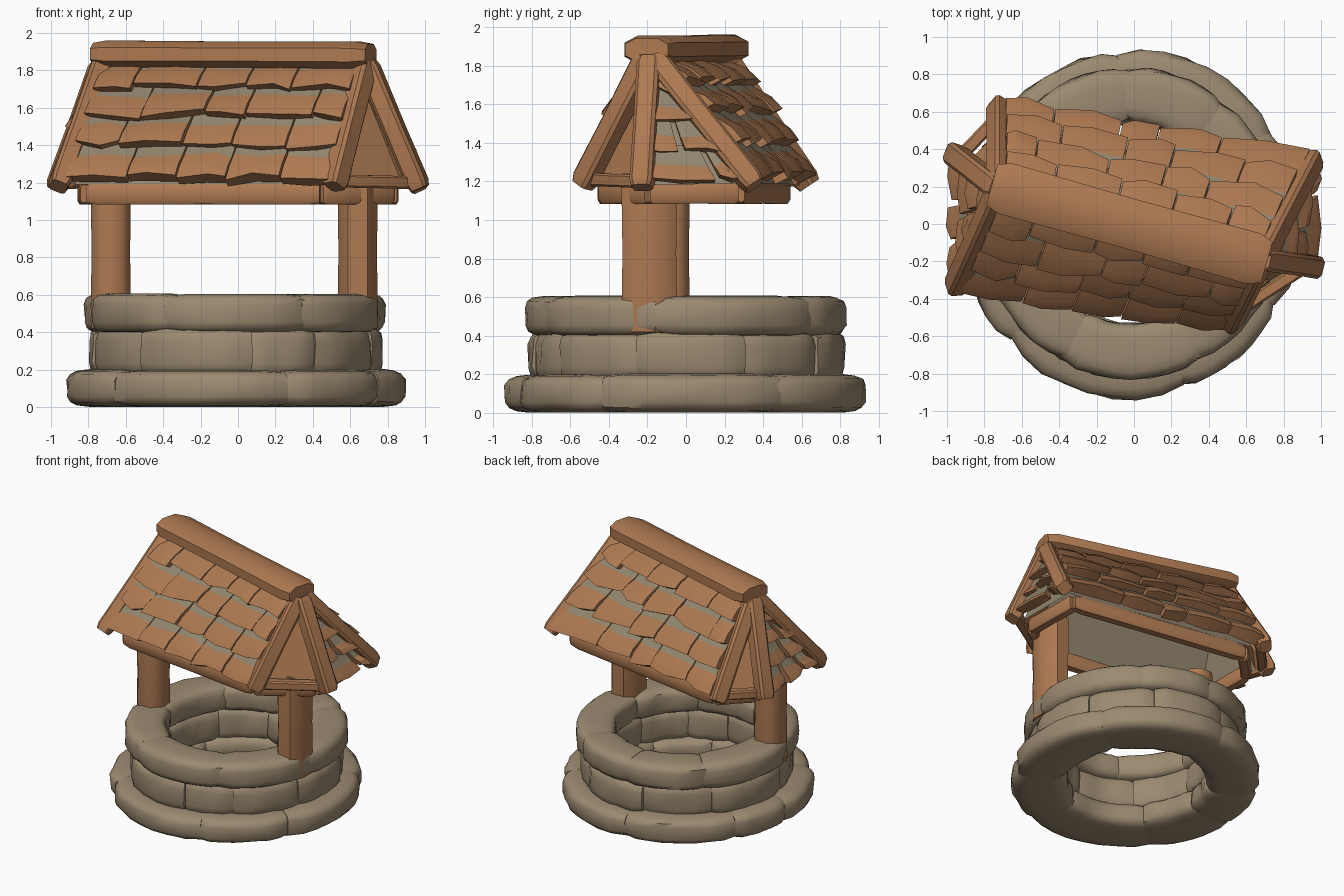
import bpy, bmesh, math, random
from mathutils import Vector as V

random.seed(4)
if "Cube" in bpy.data.objects:
    bpy.data.objects.remove(bpy.data.objects["Cube"])


def material(name, rgb):
    m = bpy.data.materials.new(name)
    m.use_nodes = True
    m.diffuse_color = (*rgb, 1)
    m.node_tree.nodes["Principled BSDF"].inputs["Base Color"].default_value = (*rgb, 1)
    return m


STONE = material("stone", (0.33, 0.255, 0.165))
WOOD = material("wood", (0.42, 0.192, 0.083))
LINING = material("weathered grey", (0.29, 0.24, 0.16))


def finish(name, bm, mats, angle=None):
    bmesh.ops.recalc_face_normals(bm, faces=bm.faces)
    me = bpy.data.meshes.new(name)
    bm.to_mesh(me)
    bm.free()
    for m in mats:
        me.materials.append(m)
    ob = bpy.data.objects.new(name, me)
    bpy.context.collection.objects.link(ob)
    if angle:
        bpy.ops.object.select_all(action="DESELECT")
        ob.select_set(True)
        bpy.context.view_layer.objects.active = ob
        bpy.ops.object.shade_smooth_by_angle(angle=math.radians(angle))
    return ob


def skin(bm, loops, marked=None):
    """Join equal vertex loops into a closed tube; the marked strip gets the second material."""
    rings = [[bm.verts.new(p) for p in loop] for loop in loops]
    n = len(rings[0])
    for a, b in zip(rings, rings[1:]):
        for i in range(n):
            j = (i + 1) % n
            bm.faces.new((a[i], a[j], b[j], b[i])).material_index = int(i == marked)
    bm.faces.new(rings[0])
    bm.faces.new(rings[-1])


def jit(s):
    return random.uniform(-s, s)


# Stone courses: rounded blocks swept around the shaft, butted so the joints are dimples
def stone_course(name, cuts, r_in, r_out, z0, z1, wobble):
    bm = bmesh.new()
    steps, sides = 8, 16
    for k, start in enumerate(cuts):
        end = cuts[(k + 1) % len(cuts)] + (360 if k == len(cuts) - 1 else 0)
        ro, ri = r_out + jit(wobble), r_in + jit(wobble)
        top = z1 + jit(0.006)
        loops = []
        for s in range(steps + 1):
            t = s / steps
            a = math.radians(start - 0.8 + (end - start + 1.6) * t)
            size = 0.84 if s in (0, steps) else 0.98 if s in (1, steps - 1) else 1
            rc, zc = (ro + ri) / 2, (z0 + top) / 2
            hw, hh = (ro - ri) / 2 * size, (top - z0) / 2 * (size + 1) / 2
            loop = []
            for i in range(sides):
                b = math.tau * (i + 0.5) / sides
                c, d = math.cos(b), math.sin(b)
                r = rc + hw * math.copysign(abs(c) ** 0.55, c) + jit(0.008)
                z = zc + hh * math.copysign(abs(d) ** 0.5, d)
                loop.append(V((0.965 * r * math.cos(a) - 0.015, r * math.sin(a), max(z, 0))))
            loops.append(loop)
        skin(bm, loops)
    return finish(name, bm, [STONE], 50)


stone_course("base_stones", (-72, -28, 32, 94, 150, 180, 222), 0.52, 0.935, 0, 0.2, 0.01)
stone_course("middle_stones", (-130, -84, -55, -18, 22, 60, 100, 140, 185), 0.55, 0.81, 0.16, 0.43, 0.025)
stone_course("rim_stones", (-118, -62, -12, 52, 92, 135, 190), 0.53, 0.835, 0.395, 0.605, 0.01)


# Timber helper: a beam from p to q with slightly uneven, chamfered section
def beam(bm, p, q, width, height, up=V((0, 0, 1)), flat=0.7, tip=0.82):
    p, q = V(p), V(q)
    d = (q - p).normalized()
    side = d.cross(up).normalized()
    top = side.cross(d)
    loops = []
    for t, s in ((0, tip), (0.05, 1), (0.5, 0.96), (0.95, 1), (1, tip)):
        c = p.lerp(q, t)
        loop = []
        for x, y in ((1, flat), (flat, 1), (-flat, 1), (-1, flat),
                     (-1, -flat), (-flat, -1), (flat, -1), (1, -flat)):
            loop.append(c + side * x * width / 2 * s + top * y * height / 2 * s)
        loops.append(loop)
    skin(bm, loops)


# Posts
for name, x, y, w in (("left_post", 0.64, -0.19, 0.29), ("right_post", -0.68, -0.1, 0.24)):
    bm = bmesh.new()
    beam(bm, (x, y, 0.42), (x, y, 1.24), 0.215, w, V((0, 1, 0)), 0.5, 0.97)
    finish(name, bm, [WOOD], 50)

# Roof plan: the eave corners in order around the roof, and both ridge ends
A, B, C = V((0.50, -0.50, 1.21)), V((0.93, -0.22, 1.2)), V((0.92, 0.32, 1.21))
D, E, F = V((-0.70, 0.60, 1.21)), V((-0.93, 0.36, 1.2)), V((-0.92, -0.31, 1.21))
R1, R2 = V((0.66, -0.18, 1.84)), V((-0.70, 0.18, 1.84))

# Roof lining set inside the shingles, open underneath, with timber gable triangles
bm = bmesh.new()
a, b, c, d, e, f, r1, r2 = [bm.verts.new((p.x * 0.95, p.y * 0.93, p.z - 0.02))
                            for p in (A, B, C, D, E, F, R1, R2)]
for face, mat in (((f, a, r1, r2), 0), ((c, d, r2, r1), 0), ((b, c, r1), 0),
                  ((e, f, r2), 0), ((a, b, r1), 1), ((d, e, r2), 1)):
    bm.faces.new(face).material_index = mat
finish("roof_lining", bm, [LINING, WOOD])


# Shingles laid in overlapping rows; a grey strip shows beneath each row's lower edge
def shingles(name, tl, tr, br, bl, rows, width, lift, gap, strip, bulge):
    bm = bmesh.new()
    out = (tr + br - tl - bl).cross(tl + tr - bl - br).normalized()

    def at(u, v, h):
        h += bulge * math.sin(math.pi * min(max(v, 0), 1)) ** 0.7
        return tl.lerp(tr, u).lerp(bl.lerp(br, u), v) + out * h

    for row in range(rows):
        v0, v1 = row / rows - 0.03, (row + 1) / rows + 0.02
        length = (at(1, v1, 0) - at(0, v1, 0)).length
        n = max(1, round(length / width))
        cuts = [0] + [(i + (0.25 if row % 2 else -0.1) + jit(0.2)) / n for i in range(1, n)] + [1]
        for u0, u1 in zip(cuts, cuts[1:]):
            h = lift + jit(0.015)
            g = gap / length
            u0, u1 = u0 + g, u1 - g
            um = (u0 + u1) / 2 + jit(0.03)
            loops = []
            for u, ve, k in ((u0, v1 + jit(0.04), 0.85), (um, v1 + 0.015 + jit(0.02), 1.1),
                             (u1, v1 + jit(0.04), 0.85)):
                vs = v0 + strip + jit(0.02)
                loops.append([at(u, v0, -0.015), at(u, v0, 0.01 * k), at(u, vs, h * 0.4 * k),
                              at(u, (vs + ve) / 2, h * 0.85 * k), at(u, ve, h * k), at(u, ve - 0.02, -0.01)])
            skin(bm, loops, 1)
    return finish(name, bm, [WOOD, LINING], 25)


shingles("front_shingles", R2, R1, A, F, 4, 0.30, 0.075, 0.004, 0.11, 0.035)
shingles("back_shingles", R1, R2, D, C, 4, 0.30, 0.08, 0.004, 0.11, 0.045)
shingles("left_end_shingles", R1, R1.lerp(C, 0.1), C, B, 4, 0.24, 0.06, 0.018, 0.17, 0.02)
shingles("right_end_shingles", R2, R2.lerp(F, 0.1), F, E, 4, 0.24, 0.06, 0.018, 0.17, 0.02)

# Sloping corner boards running past the eaves
bm = bmesh.new()
for ridge, corners in ((R1, (A, B, C)), (R2, (D, E, F))):
    for p in corners:
        out = (p - V((0, 0, 1.2))).normalized()
        beam(bm, ridge + out * 0.03, p.lerp(ridge, -0.05) + out * 0.03, 0.12, 0.11, out)
finish("corner_boards", bm, [WOOD], 35)

# Sill timbers under the eaves and tie rails across the gables
bm = bmesh.new()
for p, q in ((F, A), (A, B), (B, C), (C, D), (D, E), (E, F)):
    beam(bm, (p.x * 0.88, p.y * 0.85, 1.14), (q.x * 0.88, q.y * 0.85, 1.14), 0.08, 0.115)
for p, q in ((A, B), (D, E)):
    beam(bm, p, q, 0.07, 0.07)
finish("sill_timbers", bm, [WOOD], 35)

# Ridge log
bm = bmesh.new()
beam(bm, (-0.76, 0.21, 1.888), (0.71, -0.205, 1.882), 0.28, 0.145, flat=0.5)
finish("ridge_log", bm, [WOOD], 60)
